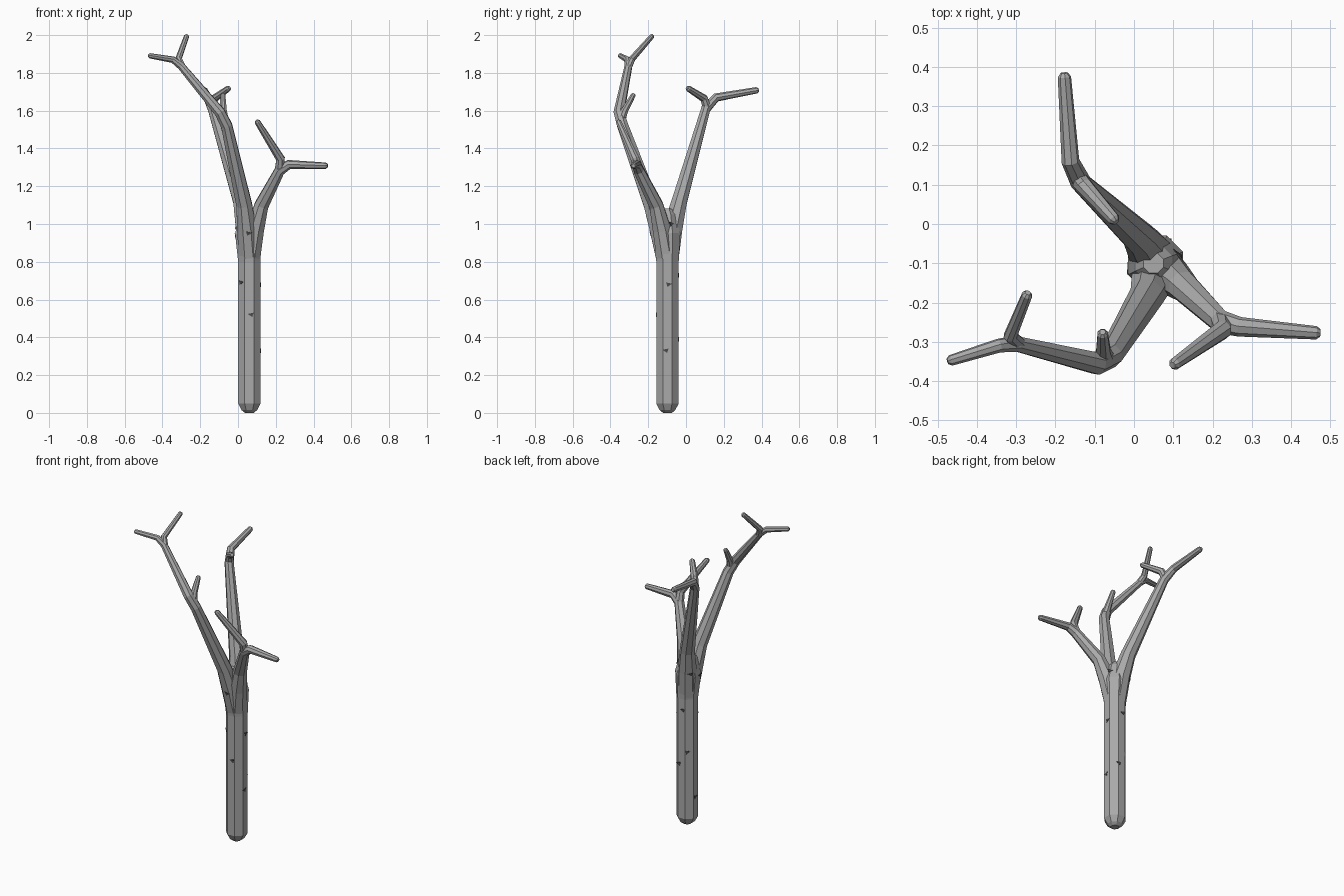
import bpy
import bmesh
from math import cos, sin, pi, radians
from mathutils import Vector, Quaternion
from mathutils.bvhtree import BVHTree

SIDES = 8
UP = Vector((0, 0, 1))

if "Cube" in bpy.data.objects:
    bpy.data.objects.remove(bpy.data.objects["Cube"], do_unlink=True)


def make_material(name, level):
    mat = bpy.data.materials.new(name)
    mat.use_nodes = True
    colour = (level, level, level, 1)
    mat.diffuse_color = colour
    mat.node_tree.nodes["Principled BSDF"].inputs["Base Color"].default_value = colour
    return mat


bark = make_material("grey bark", 0.4)
scar = make_material("dark scar", 0.07)
wood_surfaces = []


def add_object(name, bm, mat):
    bmesh.ops.recalc_face_normals(bm, faces=bm.faces)
    mesh = bpy.data.meshes.new(name)
    bm.to_mesh(mesh)
    mesh.materials.append(mat)
    obj = bpy.data.objects.new(name, mesh)
    bpy.context.collection.objects.link(obj)
    return obj


def limb(name, path):
    """Eight-sided tapering tube along (x, y, z, radius) points, with a blunt tip."""
    points = [Vector(p[:3]) for p in path]
    sizes = [p[3] for p in path]
    # Blunt tip: full ring just before the end, then a smaller one
    last = (points[-1] - points[-2]).normalized()
    points.insert(-1, points[-1] - last * sizes[-1] * 0.6)
    sizes.append(sizes[-1] * 0.55)

    bm = bmesh.new()
    rings = []
    turn, old = Quaternion(), UP
    for i, (point, size) in enumerate(zip(points, sizes)):
        before = points[max(i - 1, 0)]
        after = points[min(i + 1, len(points) - 1)]
        tangent = Vector()
        for step in (point - before, after - point):
            if step.length > 0:
                tangent += step.normalized()
        tangent.normalize()
        turn = old.rotation_difference(tangent) @ turn
        old = tangent
        ring = []
        for k in range(SIDES):
            a = (k + 0.5) * 2 * pi / SIDES
            ring.append(bm.verts.new(point + turn @ Vector((cos(a), sin(a), 0)) * size))
        rings.append(ring)
    for low, high in zip(rings, rings[1:]):
        for k in range(SIDES):
            n = (k + 1) % SIDES
            bm.faces.new((low[k], low[n], high[n], high[k]))
    bm.faces.new(rings[0][::-1])
    bm.faces.new(rings[-1])
    obj = add_object(name, bm, bark)
    wood_surfaces.append(BVHTree.FromBMesh(bm))
    bm.free()
    return obj


# Trunk with rounded foot and swollen crotch
limb("trunk", [(0.06, -0.098, 0, 0.025), (0.06, -0.098, 0.015, 0.045),
               (0.06, -0.098, 0.05, 0.064), (0.06, -0.098, 0.8, 0.064),
               (0.055, -0.1, 0.95, 0.076), (0.05, -0.1, 1.08, 0.05)])

# Rear branch and its fork
rear_fork = (-0.145, 0.125, 1.655, 0.027)
limb("rear_branch", [(0.057, -0.095, 0.8, 0.058), (0.04, -0.07, 0.98, 0.056),
                     (0.015, -0.035, 1.12, 0.044), (-0.135, 0.105, 1.61, 0.027),
                     (-0.162, 0.16, 1.67, 0.023), (-0.178, 0.385, 1.71, 0.017)])
limb("rear_twig", [(-0.137, 0.11, 1.62, 0.024), (-0.125, 0.095, 1.665, 0.022),
                   (-0.045, 0.005, 1.722, 0.016)])

# Front branch, sweeping out to the model's right
limb("front_branch", [(0.06, -0.1, 0.8, 0.058), (0.047, -0.14, 0.97, 0.056),
                      (0.033, -0.182, 1.1, 0.045), (-0.06, -0.335, 1.52, 0.032),
                      (-0.095, -0.355, 1.59, 0.03), (-0.3, -0.305, 1.835, 0.021),
                      (-0.345, -0.31, 1.87, 0.018), (-0.475, -0.35, 1.892, 0.014)])
limb("front_side_twig", [(-0.072, -0.345, 1.545, 0.025), (-0.078, -0.325, 1.6, 0.02),
                         (-0.08, -0.275, 1.69, 0.014)])
limb("front_end_twig", [(-0.295, -0.305, 1.83, 0.02), (-0.315, -0.285, 1.875, 0.018),
                        (-0.27, -0.175, 2.0, 0.014)])

# Left branch and its fork
limb("left_branch", [(0.062, -0.1, 0.8, 0.057), (0.09, -0.128, 0.97, 0.052),
                     (0.125, -0.158, 1.1, 0.04), (0.222, -0.25, 1.285, 0.03),
                     (0.27, -0.262, 1.315, 0.025), (0.475, -0.278, 1.308, 0.017)])
limb("left_twig", [(0.22, -0.248, 1.285, 0.027), (0.225, -0.27, 1.345, 0.025),
                   (0.098, -0.36, 1.548, 0.016)])


def bark_scar(number, degrees, height, size=0.018):
    """Thin dark triangle laid on whatever wood lies outermost at this angle and height."""
    out = Vector((cos(radians(degrees)), sin(radians(degrees)), 0))
    start = Vector((0.06, -0.098, height)) + out
    hits = [s.ray_cast(start, -out) for s in wood_surfaces]
    hits = [h for h in hits if h[0] is not None]
    if not hits:
        return
    spot, normal = min(hits, key=lambda h: h[3])[:2]
    side = UP.cross(normal).normalized()
    rise = normal.cross(side)
    bm = bmesh.new()
    corners = [(-1, 0.6), (0.8, 0.2), (-0.6, -0.7)]
    if number % 2:
        corners = [(-x, y) for x, y in corners]
    layers = []
    for lift in (-0.002, 0.002):
        layers.append([bm.verts.new(spot + (side * x + rise * y) * size + normal * lift)
                       for x, y in corners])
    for layer in layers:
        bm.faces.new(layer)
    for k in range(3):
        n = (k + 1) % 3
        bm.faces.new((layers[0][k], layers[0][n], layers[1][n], layers[1][k]))
    add_object("bark_scar_%d" % number, bm, scar)
    bm.free()


# Small scars around the trunk: angle, height
scars = [(-135, 0.69), (-85, 0.52), (180, 0.18), (-12, 0.33), (10, 0.68), (70, 0.39),
         (130, 0.47), (95, 0.73), (-90, 0.95), (-170, 0.94), (25, 1.0), (135, 0.97)]
for i, (angle, height) in enumerate(scars):
    bark_scar(i, angle, height)
